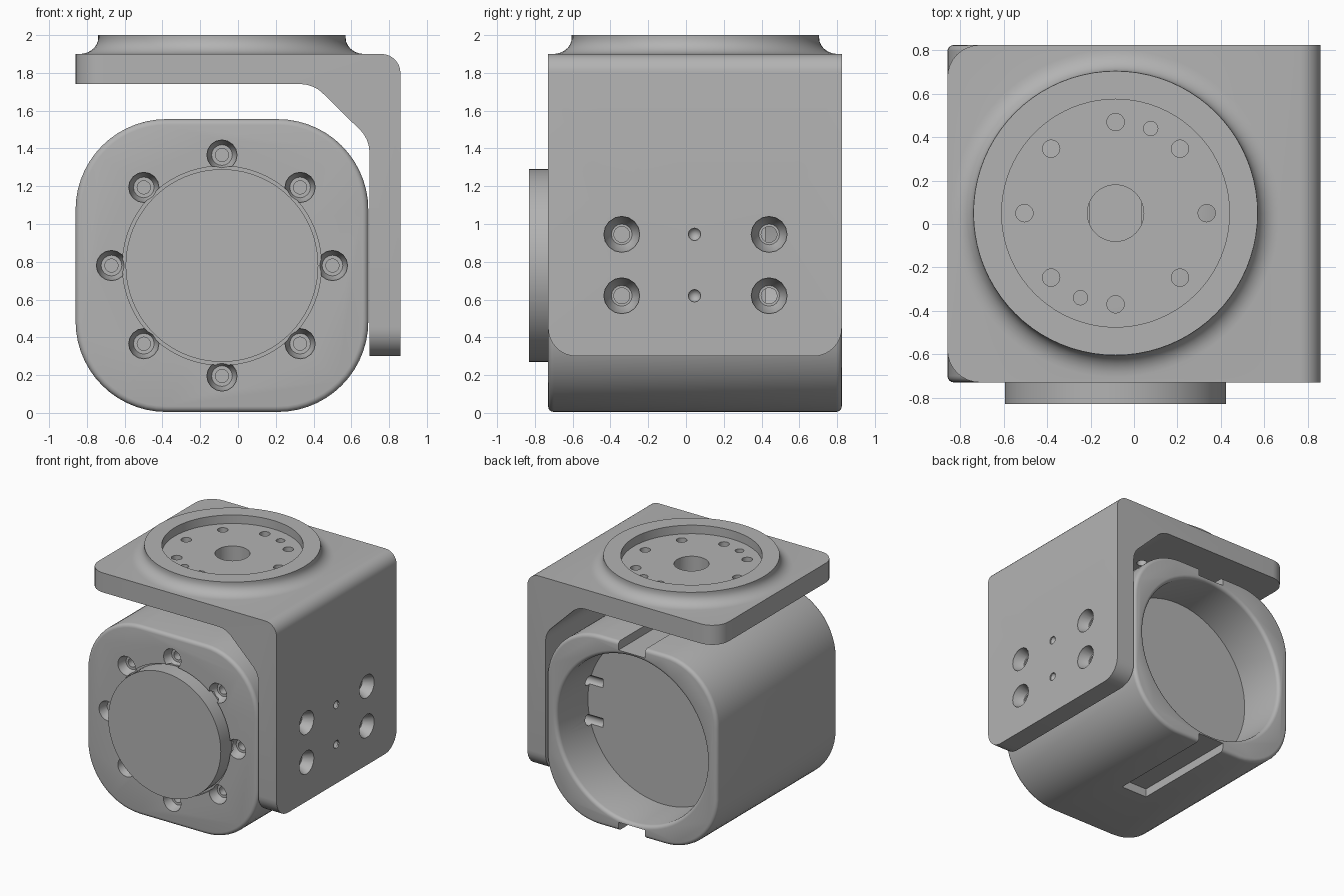
import bpy, bmesh, math
from mathutils import Matrix, Vector

if "Cube" in bpy.data.objects:
    bpy.data.objects.remove(bpy.data.objects["Cube"])

CX, CY, CZ = -0.085, 0.05, 0.78        # flange / motor axis centres
FRONT, BACK = -0.73, 0.825

grey = bpy.data.materials.new("machined grey")
grey.use_nodes = True
grey.diffuse_color = (0.45, 0.45, 0.45, 1)
grey.node_tree.nodes["Principled BSDF"].inputs["Base Color"].default_value = (0.45, 0.45, 0.45, 1)


def finish(bm, name):
    bmesh.ops.recalc_face_normals(bm, faces=bm.faces)
    mesh = bpy.data.meshes.new(name)
    bm.to_mesh(mesh)
    bm.free()
    mesh.materials.append(grey)
    obj = bpy.data.objects.new(name, mesh)
    bpy.context.collection.objects.link(obj)
    return obj


def lathe(bm, profile, matrix, sides):
    """Add a closed solid turned from (radius, height) points."""
    verts = [bm.verts.new((r, 0, h)) for r, h in profile]
    edges = [bm.edges.new(pair) for pair in zip(verts, verts[1:])]
    old = set(bm.verts) - set(verts)
    bmesh.ops.spin(bm, geom=verts + edges, cent=(0, 0, 0), axis=(0, 0, 1),
                   angle=math.tau, steps=sides)
    new = [v for v in bm.verts if v not in old]
    bmesh.ops.remove_doubles(bm, verts=new, dist=0.0005)
    new = [v for v in bm.verts if v not in old]
    bmesh.ops.transform(bm, matrix=matrix, verts=new)


def turned(name, profile, places, sides=64):
    bm = bmesh.new()
    for place in places:
        lathe(bm, profile, place, sides)
    return finish(bm, name)


def prism(points, y0, y1):
    """Extrude an x-z outline along y."""
    bm = bmesh.new()
    face = bm.faces.new([bm.verts.new((x, y0, z)) for x, z in points])
    out = bmesh.ops.extrude_face_region(bm, geom=[face])["geom"]
    bmesh.ops.translate(bm, vec=(0, y1 - y0, 0),
                        verts=[g for g in out if isinstance(g, bmesh.types.BMVert)])
    return bm


def round_edges(bm, rule, radius, segments):
    edges = [e for e in bm.edges if rule(*(v.co for v in e.verts))]
    bmesh.ops.bevel(bm, geom=edges, offset=radius, segments=segments,
                    profile=0.5, affect='EDGES', clamp_overlap=True)


def along(a, b, axis):
    return abs((a - b).normalized()[axis]) > 0.99


def combine(target, tool, operation='DIFFERENCE'):
    tool.hide_render = True
    mod = target.modifiers.new("cut", 'BOOLEAN')
    mod.operation, mod.object, mod.solver = operation, tool, 'EXACT'
    bpy.context.view_layer.objects.active = target
    bpy.ops.object.modifier_apply(modifier=mod.name)


def discard(*tools):
    for tool in tools:
        bpy.data.objects.remove(tool)


def cylinder(r, h0, h1):
    return [(0, h0), (r, h0), (r, h1), (0, h1)]


def at(x, y, z):
    return Matrix.Translation((x, y, z))


INTO_Y = Matrix.Rotation(-math.pi / 2, 4, 'X')     # local z points to +y
INTO_X = Matrix.Rotation(-math.pi / 2, 4, 'Y')     # local z points to -x


def ring(radius, count=8):
    return [(radius * math.cos(math.tau * i / count), radius * math.sin(math.tau * i / count))
            for i in range(count)]


# Motor housing: rounded square block with softened end rims
half = 0.775
bm = prism([(CX + sx * half, CZ + sz * half) for sx, sz in ((-1, -1), (1, -1), (1, 1), (-1, 1))],
           FRONT, BACK)
round_edges(bm, lambda a, b: along(a, b, 1), 0.48, 14)
round_edges(bm, lambda a, b: abs(a.y - b.y) < 0.001, 0.03, 4)
housing = finish(bm, "motor_housing")

# Rear cavity with a softened mouth
mouth = [(0.68 + 0.03 * (1 - math.cos(t)), 0.375 + 0.03 * math.sin(t))
         for t in (0, 0.4, 0.8, 1.2, math.pi / 2)]
cavity = turned("cavity_cutter", [(0, 0), (0.68, 0)] + mouth + [(0.71, 0.6), (0, 0.6)],
                [at(CX, 0.42, CZ) @ INTO_Y], 80)

# Cable slots along the top and bottom
slots = []
for z in (CZ - half, CZ + half):
    bm = prism([(CX + sx * 0.12, z + sz * 0.07)
                for sx, sz in ((-1, -1), (1, -1), (1, 1), (-1, 1))], -0.1, 1)
    slots.append(finish(bm, "slot_cutter"))

# Clearance groove and countersunk screw holes on the front
groove = turned("groove_cutter", cylinder(0.527, -0.1, 0.04), [at(CX, FRONT, CZ) @ INTO_Y], 80)
screws = turned("front_screw_cutter",
                [(0, -0.05), (0.08, -0.05), (0.08, 0.01), (0.055, 0.07), (0.035, 0.07),
                 (0.035, 0.25), (0, 0.25)],
                [at(CX + x, FRONT, CZ + z) @ INTO_Y for x, z in ring(0.585)], 16)

# Side mounting holes, shared by bracket and housing
side_holes = turned("side_screw_cutter",
                    [(0, -0.05), (0.095, -0.05), (0.095, 0.01), (0.055, 0.08), (0.042, 0.08),
                     (0.042, 0.4), (0, 0.4)],
                    [at(0.86, y, z) @ INTO_X for y in (-0.34, 0.44) for z in (0.62, 0.945)], 16)
pins = turned("pin_cutter", [(0, -0.05), (0.033, -0.05), (0.033, 0.01), (0, 0.06)],
              [at(0.86, 0.045, z) @ INTO_X for z in (0.62, 0.945)], 12)

for tool in [cavity, *slots, groove, screws, side_holes]:
    combine(housing, tool)

# Output disc at the front
disc = turned("front_disc", cylinder(0.51, 0, 0.16), [at(CX, -0.83, CZ) @ INTO_Y], 80)

# Angle bracket: plate over the top and down the side
bm = prism([(-0.86, 1.74), (0.40, 1.74), (0.695, 1.45), (0.695, 0.3),
            (0.86, 0.3), (0.86, 1.9), (-0.86, 1.9)], FRONT, BACK)
round_edges(bm, lambda a, b: along(a, b, 1) and a.x > 0.8 and a.z > 1.8, 0.1, 8)
round_edges(bm, lambda a, b: along(a, b, 1) and 0.3 < a.x < 0.7 and a.z > 1, 0.06, 4)
round_edges(bm, lambda a, b: (along(a, b, 2) and a.x < -0.8)
            or (along(a, b, 0) and a.z < 0.31), 0.15, 8)
bracket = finish(bm, "angle_bracket")

# Flared flange with a recess on top of the bracket
flare = [(0.755 - 0.1 * math.sin(t), 1.985 - 0.085 * math.cos(t))
         for t in [math.pi / 2 * i / 7 for i in range(8)]]
flange = turned("flange", [(0, 1.85), (0.755, 1.85)] + flare
                + [(0.655, 2), (0.525, 2), (0.525, 1.93), (0, 1.93)],
                [at(CX, CY, 0)], 80)
combine(bracket, flange, 'UNION')

# Flange holes: bore, bolt circle and two dowel holes
bore = turned("bore_cutter", cylinder(0.13, 1.6, 2.1), [at(CX, CY, 0)], 40)
bolts = turned("bolt_cutter", cylinder(0.04, 1.6, 2.1),
               [at(CX + x, CY + y, 0) for x, y in ring(0.42)], 20)
dowels = turned("dowel_cutter", cylinder(0.033, 1.6, 2.1),
                [at(CX + s * 0.162, CY + s * 0.39, 0) for s in (-1, 1)], 16)
for tool in [bore, bolts, dowels, side_holes, pins]:
    combine(bracket, tool)

discard(cavity, *slots, groove, screws, side_holes, pins, flange, bore, bolts, dowels)

# Smooth curved faces, keep machined edges crisp
for obj in (housing, disc, bracket):
    bpy.ops.object.select_all(action='DESELECT')
    obj.select_set(True)
    bpy.context.view_layer.objects.active = obj
    bpy.ops.object.shade_smooth_by_angle(angle=math.radians(30))
